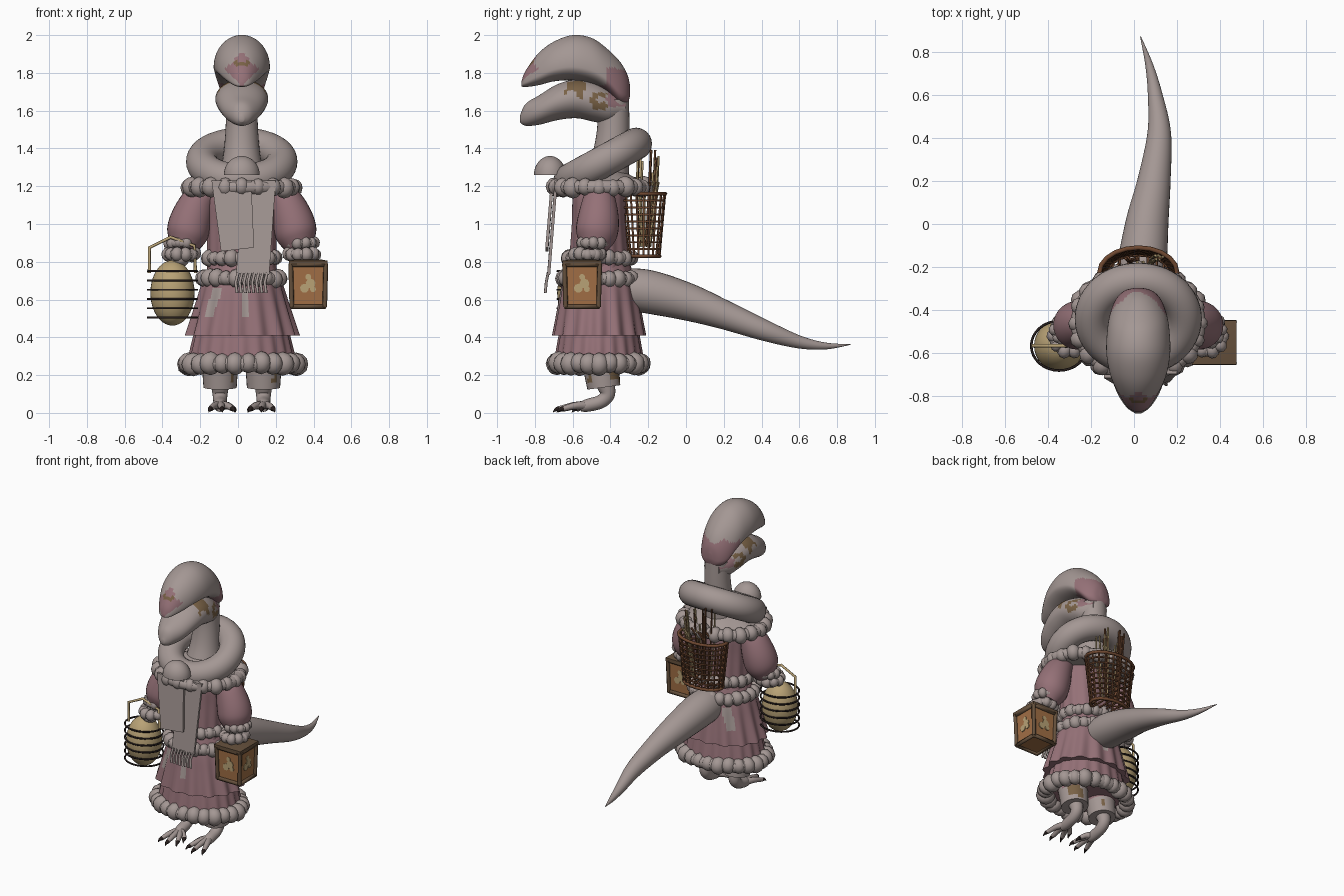
import bpy, bmesh, random
from math import sin, cos, pi, tau
from mathutils import Vector, Matrix

random.seed(4)
if "Cube" in bpy.data.objects:
    bpy.data.objects.remove(bpy.data.objects["Cube"])
CX, CY = 0.02, -0.46  # body axis


def material(name, r, g, b):
    m = bpy.data.materials.new(name)
    m.use_nodes = True
    m.diffuse_color = (r, g, b, 1)
    node = next(n for n in m.node_tree.nodes if n.type == 'BSDF_PRINCIPLED')
    node.inputs["Base Color"].default_value = (r, g, b, 1)
    node.inputs["Roughness"].default_value = 0.9
    return m


TAUPE = material("taupe", 0.37, 0.31, 0.295)
PINK = material("dusty pink", 0.30, 0.165, 0.185)
PATCH = material("patch brown", 0.19, 0.12, 0.06)
TAN = material("tan", 0.48, 0.36, 0.18)
WICKER = material("wicker brown", 0.16, 0.065, 0.03)
FRAME = material("frame brown", 0.13, 0.08, 0.045)
AMBER = material("amber", 0.36, 0.16, 0.06)
BLACK = material("near black", 0.02, 0.013, 0.012)


def finish(name, bm, mats, rule=None, angle=0.7):
    """Turn a bmesh into a smooth-shaded object; rule picks the material per face."""
    bmesh.ops.recalc_face_normals(bm, faces=bm.faces)
    if rule:
        for f in bm.faces:
            f.material_index = rule(f.calc_center_median())
    me = bpy.data.meshes.new(name)
    bm.to_mesh(me)
    bm.free()
    for m in mats:
        me.materials.append(m)
    ob = bpy.data.objects.new(name, me)
    bpy.context.collection.objects.link(ob)
    bpy.ops.object.select_all(action='DESELECT')
    ob.select_set(True)
    bpy.context.view_layer.objects.active = ob
    bpy.ops.object.shade_smooth_by_angle(angle=angle)
    return ob


def skin(bm, rings, closed=False, caps=True):
    """Bridge a list of equal rings with quads."""
    vs = [[bm.verts.new(p) for p in ring] for ring in rings]
    n = len(vs[0])
    for a, b in zip(vs, vs[1:] + (vs[:1] if closed else [])):
        for i in range(n):
            bm.faces.new((a[i], a[(i + 1) % n], b[(i + 1) % n], b[i]))
    if caps and not closed:
        bm.faces.new(vs[0])
        bm.faces.new(vs[-1])


def spline(keys, steps):
    """Catmull-Rom through tuples of numbers."""
    ks = [Vector(k) for k in keys]
    ks = [ks[0]] + ks + [ks[-1]]
    out = []
    for a, b, c, d in zip(ks, ks[1:], ks[2:], ks[3:]):
        for s in range(steps):
            t = s / steps
            out.append(0.5 * (2 * b + (c - a) * t + (2 * a - 5 * b + 4 * c - d) * t * t
                              + (3 * b - a - 3 * c + d) * t ** 3))
    return out + [ks[-1]]


def tube_into(bm, keys, seg=20, steps=5, closed=False):
    """Round limb through (x, y, z, radius) points."""
    pts = [Vector(k) for k in keys] if closed else spline(keys, steps)
    n, rings = len(pts), []
    for i, p in enumerate(pts):
        nxt = pts[(i + 1) % n] if closed else pts[min(i + 1, n - 1)]
        prv = pts[i - 1] if closed else pts[max(i - 1, 0)]
        d = (nxt - prv).to_3d().normalized()
        u = d.cross(Vector((1, 0, 0)) if abs(d.x) < 0.8 or not closed else Vector((0, 0, 1)))
        if closed:
            u = d.cross(Vector((0, 0.02, 1)))
        u.normalize()
        v = d.cross(u)
        rings.append([p.to_3d() + max(p.w, 0.001) * (u * cos(k * tau / seg) + v * sin(k * tau / seg))
                      for k in range(seg)])
    skin(bm, rings, closed)


def tube(name, keys, mat, **kw):
    bm = bmesh.new()
    tube_into(bm, keys, **kw)
    return finish(name, bm, [mat])


def ellipse(rx, ry, z, n=64, cx=CX, cy=CY, pleat=0, folds=16, r=0.0):
    return [(cx + rx * (1 + pleat * cos(folds * a)) * cos(a), cy + ry * (1 + pleat * cos(folds * a)) * sin(a),
             z, r) for a in (tau * k / n for k in range(n))]


def blob(name, centre, size, mat, cut=None):
    bm = bmesh.new()
    bmesh.ops.create_uvsphere(bm, u_segments=32, v_segments=20, radius=1,
                              matrix=Matrix.Translation(centre) @ Matrix.Diagonal((*size, 1)))
    if cut is not None:
        geom = bm.verts[:] + bm.edges[:] + bm.faces[:]
        bmesh.ops.bisect_plane(bm, geom=geom, plane_co=(0, 0, cut), plane_no=(0, 0, -1), clear_outer=True)
        bmesh.ops.holes_fill(bm, edges=bm.edges)
    return finish(name, bm, [mat])


def fur_ring(name, rx, ry, z, count, size, cx=CX, cy=CY):
    """Lumpy fur trim: overlapping puffs around a core ring."""
    bm = bmesh.new()
    tube_into(bm, ellipse(rx, ry, z, 48, cx, cy, r=size * 0.75), seg=10, closed=True)
    for k in range(count):
        a = tau * k / count
        s = size * random.uniform(0.9, 1.15)
        m = Matrix.Translation((cx + rx * cos(a), cy + ry * sin(a), z + random.uniform(-.1, .1) * size))
        m = m @ Matrix.Rotation(a + random.uniform(-.3, .3), 4, 'Z') @ Matrix.Diagonal((s, s * 0.85, s, 1))
        bmesh.ops.create_icosphere(bm, subdivisions=2, radius=1, matrix=m)
    return finish(name, bm, [TAUPE], angle=1.2)


def wires(name, paths, radius, mat, cyclic=False):
    cu = bpy.data.curves.new(name, 'CURVE')
    cu.dimensions, cu.bevel_depth, cu.bevel_resolution = '3D', radius, 1
    cu.use_fill_caps = True
    for path in paths:
        sp = cu.splines.new('POLY')
        sp.points.add(len(path) - 1)
        for pt, co in zip(sp.points, path):
            pt.co = (*co[:3], 1)
        sp.use_cyclic_u = cyclic
    cu.materials.append(mat)
    ob = bpy.data.objects.new(name, cu)
    bpy.context.collection.objects.link(ob)
    return ob


def muzzle(name, sections, low, rule):
    """Head half lofted along y from (y, top, bottom, half width)."""
    bm, rings = bmesh.new(), []
    for y, top, bot, w in spline(sections, 6):
        h, mid = top - bot, bot + low * (top - bot)
        rings.append([(CX + w * cos(a), y, mid + sin(a) * h * ((1 - low) if sin(a) > 0 else low))
                      for a in (tau * k / 64 for k in range(64))])
    skin(bm, rings)
    return finish(name, bm, [TAUPE, PINK, PATCH], rule, 1.0)


# head
def skull_rule(c):
    x, wob = abs(c.x - CX), 0.015 * sin(40 * c.x + 25 * c.y)
    if c.y < -0.7 and x / 0.09 + abs(c.z - 1.82) / 0.09 < 1:
        return 2 if abs(c.z - 1.85) < 0.012 and x < 0.045 else 1
    return 1 if c.y > -0.44 + wob and c.z < 1.81 + wob else 0


def jaw_rule(c):
    x, wob = abs(c.x - CX), 0.02 * sin(70 * c.y) + 0.01 * sin(90 * c.z)
    if x > 0.05 and (abs(c.y + 0.59 + wob) < 0.06 and c.z > 1.69 + wob
                     or abs(c.y + 0.48 - wob) < 0.035 and abs(c.z - 1.65) < 0.045):
        return 2
    return 1 if c.y > -0.43 + wob and c.z > 1.62 else 0


muzzle("upper_head", [(-.872, 1.75, 1.73, .012), (-.85, 1.81, 1.725, .05), (-.78, 1.905, 1.735, .095),
                      (-.7, 1.965, 1.755, .13), (-.6, 2.0, 1.76, .148), (-.5, 1.985, 1.74, .145),
                      (-.42, 1.93, 1.7, .132), (-.35, 1.86, 1.635, .105), (-.31, 1.79, 1.64, .065),
                      (-.296, 1.73, 1.68, .015)], 0.3, skull_rule)
muzzle("lower_jaw", [(-.88, 1.57, 1.54, .012), (-.85, 1.635, 1.52, .055), (-.78, 1.68, 1.525, .1),
                     (-.68, 1.74, 1.55, .132), (-.58, 1.765, 1.56, .14), (-.48, 1.75, 1.54, .13),
                     (-.4, 1.71, 1.53, .105), (-.32, 1.67, 1.56, .06)], 0.5, jaw_rule)
tube("neck", [(CX, -.385, 1.66, .083), (CX, -.385, 1.5, .086), (CX, -.4, 1.35, .1), (CX, -.43, 1.2, .13)], TAUPE, seg=32)

# scarf
scarf = [(CX + .21 * sin(a), -.44 + .175 * cos(a), 1.33 + .095 * cos(a), .085)
         for a in (tau * k / 64 for k in range(64))]
tube("scarf_loop", scarf, TAUPE, seg=24, closed=True)
blob("scarf_knot", (CX, -.72, 1.26), (.095, .085, .1), TAUPE, cut=1.26)


def plate(name, corners, mat, thick=0.016):
    bm = bmesh.new()
    skin(bm, [[(x, y + o, z) for x, y, z in corners] for o in (0, thick)])
    return finish(name, bm, [mat], angle=0.3)


plate("scarf_end_short", [(-.14, -.715, 1.23), (.07, -.715, 1.23), (.085, -.745, .875), (-.09, -.745, .855)], TAUPE)
plate("scarf_end_long", [(.03, -.695, 1.23), (.2, -.695, 1.23), (.165, -.735, .73), (-.01, -.735, .74)], TAUPE)
wires("scarf_fringe", [[(.0 + .022 * i, -.73, .74), (-.012 + .022 * i, -.74, .69), (-.005 + .022 * i, -.745, .635)]
                       for i in range(8)], .008, TAUPE)


# coat and skirts
def gown(name, profile, pleat, folds, mats=(PINK,), rule=None):
    bm = bmesh.new()
    n = len(profile) - 1
    rings = [[p[:3] for p in ellipse(rx, ry, z, 128, pleat=pleat * i / n, folds=folds)]
             for i, (rx, ry, z) in enumerate(profile)]
    skin(bm, rings)
    return finish(name, bm, mats, rule, 0.9)


def worn(c):
    drip = abs(c.x + .12 + .35 * (.62 - c.z)) < .025 or abs(c.x - .04) < .018
    return 1 if drip and .52 < c.z < .66 else 0


gown("coat_body", spline([(.13, .11, 1.23), (.18, .14, 1.15), (.18, .145, 1.0), (.18, .16, .8), (.18, .17, .7)], 4), .03, 14)
gown("over_skirt", spline([(.17, .16, .8), (.215, .195, .68), (.25, .215, .56), (.295, .24, .41)], 6), .045, 15,
     (PINK, TAUPE), worn)
gown("under_skirt", spline([(.2, .18, .6), (.25, .21, .42), (.285, .235, .26)], 5), .03, 20)
gown("shoulder_cape", [(.1, .09, 1.3), (.22, .2, 1.24), (.3, .26, 1.19), (.28, .24, 1.16)], .03, 9, (TAUPE,))
fur_ring("collar_fur", .275, .235, 1.195, 20, .05)
fur_ring("waist_fur", .175, .165, .82, 20, .042)
fur_ring("hip_fur", .2, .185, .71, 22, .045)
fur_ring("hem_fur", .29, .225, .26, 26, .056)

# arms, legs and feet, one of each per side
for side, word in ((-1, "right"), (1, "left")):
    def sx(x):
        return CX + side * x
    tube(word + "_sleeve", [(sx(.17), -.46, 1.19, .06), (sx(.23), -.46, 1.12, .09), (sx(.27), -.465, 1.02, .11),
                            (sx(.29), -.475, .94, .108), (sx(.31), -.49, .87, .07)], PINK, seg=28)
    fur_ring(word + "_cuff_upper", .065, .06, .9, 10, .032, sx(.315), -.49)
    fur_ring(word + "_cuff_lower", .068, .068, .84, 10, .036, sx(.32), -.52)
    blob(word + "_hand", (sx(.33), -.545, .81), (.05, .06, .04), TAUPE)
    lx = sx(.115)
    cuff = bmesh.new()
    tube_into(cuff, [(lx, -.47, .34, .1), (lx, -.45, .24, .095), (lx, -.435, .135, .088)], seg=28)
    finish(word + "_trouser", cuff, [TAUPE, PATCH, PINK],
           lambda c: 1 if .17 < c.z < .25 and sin(30 * c.x + 45 * c.y) > .8 else 2 if c.z > .25 else 0)
    tube(word + "_ankle", [(lx, -.43, .16, .05), (lx, -.415, .1, .04), (lx, -.45, .06, .036),
                           (lx, -.52, .04, .034), (lx, -.56, .03, .024)], TAUPE)
    toes, claws = bmesh.new(), bmesh.new()
    for spread, reach in ((-.065, .1), (-.01, .13), (.05, .11), (-.07, .03)):
        tip = (lx + spread * side, -.54 - reach, .022)
        tube_into(toes, [(lx, -.52, .04, .025), (lx + spread * side * .6, -.53 - reach * .5, .038, .019), (*tip, .014)], seg=12)
        tube_into(claws, [(*tip, .014), (tip[0] + spread * side * .1, tip[1] - .018, .018, .01),
                          (tip[0] + spread * side * .2, tip[1] - .035, .003, .001)], seg=10)
    finish(word + "_toes", toes, [TAUPE])
    finish(word + "_claws", claws, [BLACK])

# tail
tube("tail", [(.02, -.4, .66, .1), (.035, -.22, .645, .115), (.06, 0, .59, .1), (.093, .2, .52, .077),
              (.117, .42, .435, .055), (.098, .6, .375, .034), (.07, .74, .354, .018), (.03, .87, .362, .002)], TAUPE, seg=32, steps=8)

# back basket with sticks
BY = -.225


def hoop(t):
    return ellipse(.145 + .035 * t, .085 + .03 * t, .83 + .33 * t, 20, CX, BY)


wires("basket_hoops", [hoop(i / 9) for i in range(10)], .006, WICKER, True)
wires("basket_staves", zip(*(hoop(t) for t in (0, .5, 1))), .006, WICKER)
wires("basket_rims", [hoop(0), hoop(1)], .011, WICKER, True)
wires("basket_base", [(hoop(0)[k], hoop(0)[-k]) for k in range(1, 10)], .006, WICKER)
for mat, label in ((TAN, "pale"), (WICKER, "dark")):
    sticks = []
    for _ in range(8):
        x, y, top = random.uniform(-.1, .1), random.uniform(-.04, .07), random.uniform(1.24, 1.41)
        sticks.append([(CX + x * .7, BY + y * .5, .88), (CX + x, BY + y, 1.14), (CX + x * 1.2, BY + y + .01, top)])
        sticks.append([(CX + x, BY + y, 1.17), (CX + x + .03, BY + y + .01, 1.22)])
    wires(label + "_sticks", sticks, .006, mat)

# lantern
LX, LY = .372, -.55


def square(h, z):
    return [(LX + i * h, LY + j * h, z) for i, j in ((-1, -1), (1, -1), (1, 1), (-1, 1))]


def slab(name, levels, mat):
    bm = bmesh.new()
    skin(bm, [square(h, z) for h, z in levels])
    return finish(name, bm, [mat], angle=0.3)


slab("lantern_panes", [(.083, .565), (.09, .795)], AMBER)
slab("lantern_lid", [(.103, .785), (.103, .805), (.07, .812)], FRAME)
bars = list(zip(square(.087, .56), square(.093, .79)))
wires("lantern_posts", bars, .013, FRAME)
wires("lantern_rails", [square(.087, .563), square(.094, .785)], .014, FRAME, True)
glow = bmesh.new()
for q in range(4):
    for u, z, r in ((-.02, .66, .024), (.012, .685, .026), (.025, .655, .016), (0, .72, .016)):
        m = Matrix.Translation((LX, LY, z)) @ Matrix.Rotation(q * pi / 2, 4, 'Z')
        m = m @ Matrix.Translation((u, -.0885, 0)) @ Matrix.Rotation(pi / 2, 4, 'X')
        bmesh.ops.create_cone(glow, cap_ends=True, segments=9, radius1=r, radius2=r, depth=.006, matrix=m)
finish("lantern_glow", glow, [TAN], angle=0.3)

# egg in a ringed carrier
EX, EY = -.347, -.565
blob("egg", (EX, EY, .635), (.117, .117, .173), TAN)
wires("carrier_rings", [ellipse(.13, .115, .505 + .049 * i, 32, EX, EY) for i in range(6)], .006, BLACK, True)
wires("carrier_handle", [[(EX + dx, EY, z) for dx, z in
                          ((-.122, .74), (-.122, .875), (-.01, .93), (.115, .885), (.122, .74))]], .009, TAN)
